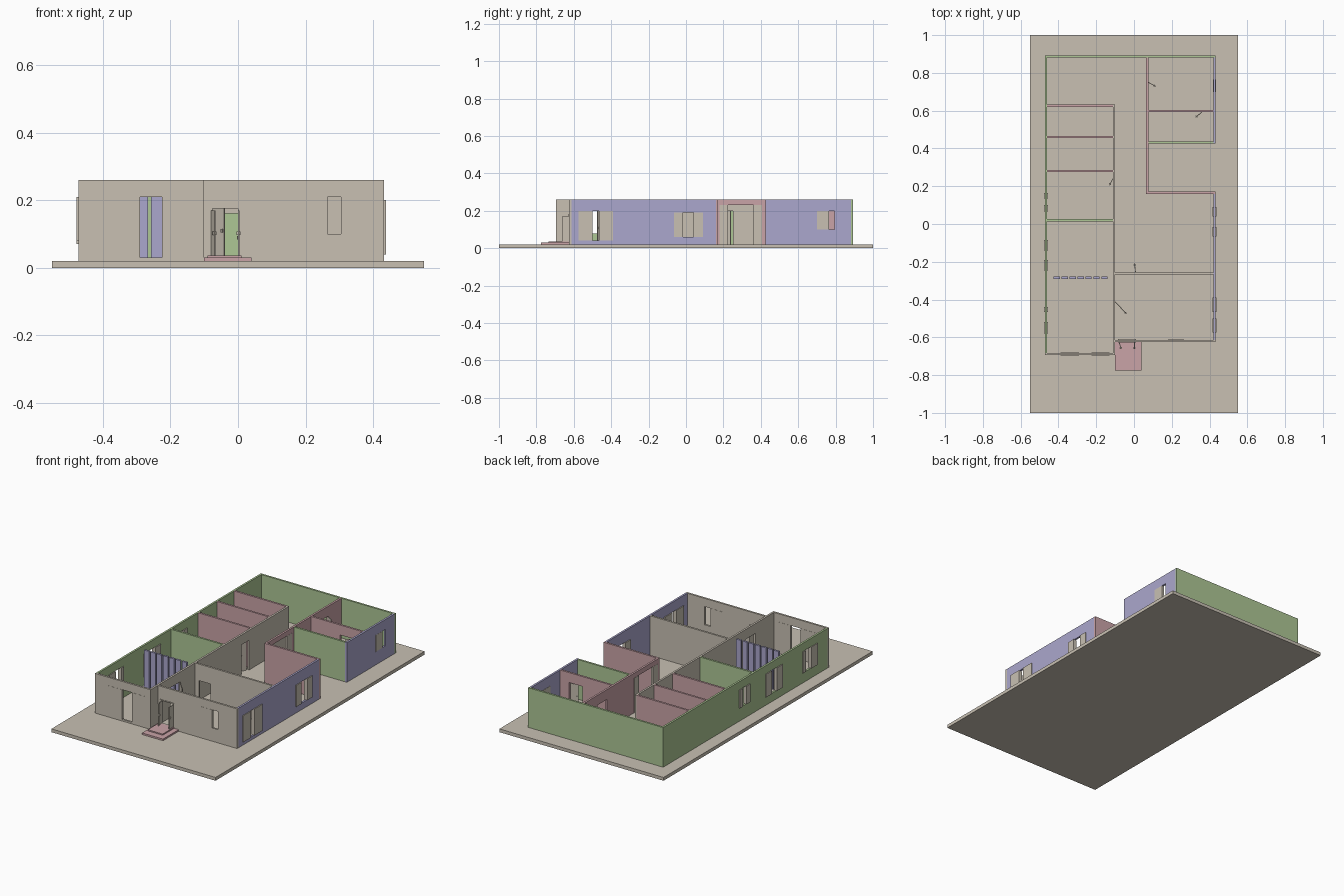
import bpy, bmesh, math
from mathutils import Vector, Matrix

if "Cube" in bpy.data.objects:
    bpy.data.objects.remove(bpy.data.objects["Cube"])


def material(name, rgb):
    m = bpy.data.materials.new(name)
    m.diffuse_color = (*rgb, 1)
    m.use_nodes = True
    m.node_tree.nodes["Principled BSDF"].inputs["Base Color"].default_value = m.diffuse_color
    return m


BEIGE = material("warm beige", (0.58, 0.53, 0.45))
GREEN = material("soft green", (0.42, 0.57, 0.30))
PURPLE = material("soft purple", (0.41, 0.39, 0.61))
PINK = material("dusty pink", (0.59, 0.37, 0.39))

FLOOR, TOP, T = 0.02, 0.26, 0.012


def finish(name, bm, mat):
    bmesh.ops.recalc_face_normals(bm, faces=bm.faces)
    me = bpy.data.meshes.new(name)
    bm.to_mesh(me)
    bm.free()
    me.materials.append(mat)
    ob = bpy.data.objects.new(name, me)
    bpy.context.collection.objects.link(ob)
    return ob


def box(name, x, y, z, mat):
    bm = bmesh.new()
    bmesh.ops.create_cube(bm, size=1)
    size = Vector((x[1] - x[0], y[1] - y[0], z[1] - z[0]))
    mid = Vector((sum(x) / 2, sum(y) / 2, sum(z) / 2))
    bm.transform(Matrix.Translation(mid) @ Matrix.Diagonal(size.to_4d()))
    return finish(name, bm, mat)


def wall(name, axis, at, u0, u1, mat, openings=()):
    """Wall along an axis, centred at the other coordinate, with openings (u0, u1, z0, z1)."""
    us = sorted({u0, u1, *[v for o in openings for v in o[:2]]})
    zs = sorted({FLOOR, TOP, *[v for o in openings for v in o[2:]]})
    bm = bmesh.new()

    def place(u, z):
        return (u, at - T / 2, z) if axis == 'x' else (at - T / 2, u, z)

    grid = {(i, j): bm.verts.new(place(u, z)) for i, u in enumerate(us) for j, z in enumerate(zs)}
    for i in range(len(us) - 1):
        for j in range(len(zs) - 1):
            cu, cz = (us[i] + us[i + 1]) / 2, (zs[j] + zs[j + 1]) / 2
            if any(a < cu < b and c < cz < d for a, b, c, d in openings):
                continue
            bm.faces.new([grid[i, j], grid[i + 1, j], grid[i + 1, j + 1], grid[i, j + 1]])
    loose = [v for v in bm.verts if not v.link_faces]
    bmesh.ops.delete(bm, geom=loose, context='VERTS')
    ext = bmesh.ops.extrude_face_region(bm, geom=bm.faces[:], use_keep_orig=True)
    verts = [g for g in ext['geom'] if isinstance(g, bmesh.types.BMVert)]
    bmesh.ops.translate(bm, verts=verts, vec=(0, T, 0) if axis == 'x' else (T, 0, 0))
    return finish(name, bm, mat)


def sashes(name, axis, at, opening, gap, proud=0.001):
    """Beige panes filling an opening, except for the gap left open."""
    u0, u1, z0, z1 = opening
    depth = (at - T / 2 - proud, at + T / 2 + proud)
    for a, b in ((u0, gap[0]), (gap[1], u1)):
        if b - a > 0.001:
            if axis == 'x':
                box(name, (a, b), depth, (z0, z1), BEIGE)
            else:
                box(name, depth, (a, b), (z0, z1), BEIGE)


def leaf(name, hinge, end, z0, z1):
    """Open door leaf from hinge to free end, with a small handle."""
    h, e = Vector(hinge), Vector(end)
    d = e - h
    rot = Matrix.Translation((*h, 0)) @ Matrix.Rotation(math.atan2(d.y, d.x), 4, 'Z')
    n, zm = d.length, (z0 + z1) / 2
    for part, x, y, z in ((name, (0, n), (-0.002, 0.002), (z0, z1)),
                          (name + "_handle", (n - 0.01, n - 0.005), (-0.006, 0.006), (zm - 0.006, zm + 0.004))):
        box(part, x, y, z, BEIGE).matrix_world = rot


# Ground slab and entrance steps
box("ground_slab", (-0.55, 0.55), (-1, 1), (0, FLOOR), BEIGE)
box("lower_step", (-0.10, 0.04), (-0.775, -0.625), (FLOOR, 0.03), PINK)
box("upper_step", (-0.09, 0.01), (-0.735, -0.625), (0.03, 0.037), PINK)

# Window and door openings
left_windows = [(0.065, 0.165, 0.10, 0.21), (-0.245, -0.085, 0.07, 0.21), (-0.58, -0.44, 0.08, 0.21)]
left_gaps = [(0.10, 0.135), (-0.19, -0.14), (-0.52, -0.465)]
right_front = (-0.575, -0.39, 0.04, 0.20)
right_mid = (-0.065, 0.09, 0.06, 0.19)
right_back = (0.70, 0.795, 0.10, 0.20)
front_left = (-0.39, -0.13, 0.03, 0.21)
front_right = (0.18, 0.305, 0.10, 0.21)
patio = (0.18, 0.405, FLOOR, 0.23)

# Outer walls
wall("back_wall", 'x', 0.887, -0.472, 0.432, GREEN)
wall("left_wall", 'y', -0.466, -0.682, 0.881, GREEN, left_windows)
wall("front_left_wall", 'x', -0.688, -0.472, -0.10, BEIGE, [front_left])
wall("front_right_wall", 'x', -0.619, -0.10, 0.432, BEIGE,
     [front_right, (-0.08, 0.005, 0.035, 0.18)])
wall("right_front_wall", 'y', 0.426, -0.613, 0.16, PURPLE, [right_front, right_mid])
wall("right_back_wall", 'y', 0.426, 0.425, 0.881, PURPLE, [right_back])

# Corridor and room walls
wall("corridor_wall", 'y', -0.106, -0.682, 0.632, BEIGE,
     [(-0.505, -0.41, FLOOR, 0.20), (0.175, 0.25, FLOOR, 0.20)])
wall("hall_wall", 'x', -0.262, -0.10, 0.42, BEIGE, [(-0.075, 0.005, FLOOR, 0.16)])
wall("bedroom_wall", 'y', 0.07, 0.172, 0.881, PINK, [patio, (0.665, 0.755, FLOOR, 0.20)])
wall("courtyard_front_wall", 'x', 0.166, 0.064, 0.432, PINK)
wall("courtyard_back_wall", 'x', 0.431, 0.076, 0.42, GREEN)
wall("bedroom_divider", 'x', 0.598, 0.076, 0.42, PINK, [(0.27, 0.36, FLOOR, 0.20)])
wall("living_divider", 'x', 0.02, -0.46, -0.112, GREEN)
for y in (0.281, 0.460, 0.626):
    wall("room_divider", 'x', y, -0.46, -0.112, PINK)

# Sliding panes
for o, g in zip(left_windows, left_gaps):
    sashes("left_window_sash", 'y', -0.466, o, g, 0.005)
sashes("right_front_sash", 'y', 0.426, right_front, (-0.50, -0.465), 0.005)
sashes("right_mid_sash", 'y', 0.426, right_mid, (-0.015, 0.04), 0.005)
sashes("right_back_sash", 'y', 0.426, right_back, (0.765, 0.795))
sashes("front_left_sash", 'x', -0.688, front_left, (-0.29, -0.225))
sashes("front_right_sash", 'x', -0.619, front_right, (0.265, 0.305))
sashes("patio_sash", 'y', 0.07, patio, (0.225, 0.36))

# Front door frame
for x in (-0.08, 0.0):
    box("door_frame_post", (x, x + 0.005), (-0.628, -0.61), (0.037, 0.18), BEIGE)
box("door_frame_head", (-0.085, 0.01), (-0.628, -0.61), (0.176, 0.182), BEIGE)

# Open door leaves
leaf("front_door_left", (-0.078, -0.628), (-0.068, -0.663), 0.037, 0.17)
leaf("front_door_right", (0.002, -0.628), (0.002, -0.663), 0.037, 0.17)
leaf("study_door", (-0.10, -0.412), (-0.04, -0.475), FLOOR, 0.20)
leaf("hall_door", (0.008, -0.255), (0.003, -0.21), FLOOR, 0.16)
leaf("bath_door", (-0.112, 0.24), (-0.13, 0.205), FLOOR, 0.20)
leaf("bedroom_door", (0.076, 0.75), (0.115, 0.728), FLOOR, 0.20)
leaf("inner_bedroom_door", (0.36, 0.592), (0.325, 0.565), FLOOR, 0.20)

# Slatted screen in the living room
for i in range(7):
    x = -0.425 + 0.042 * i
    box("screen_slat", (x, x + 0.033), (-0.291, -0.279), (FLOOR, TOP), PURPLE)
